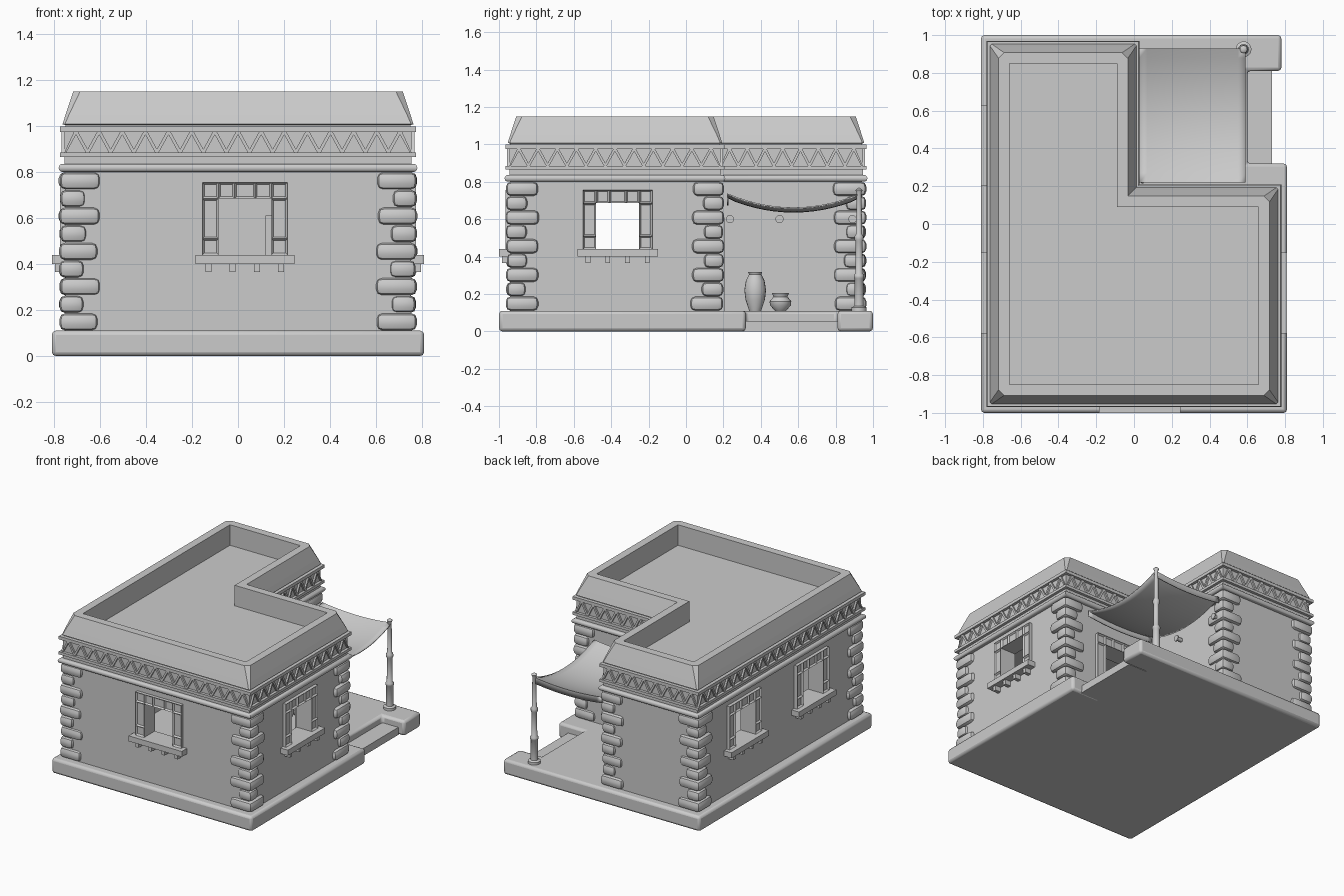
import bpy, bmesh, math, random
from mathutils import Matrix, Vector

random.seed(4)
if "Cube" in bpy.data.objects:
    bpy.data.objects.remove(bpy.data.objects["Cube"])

clay = bpy.data.materials.new("pale_grey_clay")
clay.use_nodes = True
clay.diffuse_color = (0.6, 0.6, 0.6, 1)
clay.node_tree.nodes["Principled BSDF"].inputs["Base Color"].default_value = (0.6, 0.6, 0.6, 1)

# Half extents of the wall outline and the corner of its notch
X, Y, NX, NY = 0.75, 0.94, 0.0, 0.18
WALL = 0.1


def finish(name, bm, smooth=False, matrix=None):
    bmesh.ops.remove_doubles(bm, verts=bm.verts, dist=0.0002)
    bmesh.ops.recalc_face_normals(bm, faces=bm.faces)
    mesh = bpy.data.meshes.new(name)
    bm.to_mesh(mesh)
    bm.free()
    mesh.materials.append(clay)
    obj = bpy.data.objects.new(name, mesh)
    bpy.context.scene.collection.objects.link(obj)
    if matrix:
        obj.matrix_world = matrix
    if smooth:
        bpy.ops.object.select_all(action="DESELECT")
        bpy.context.view_layer.objects.active = obj
        obj.select_set(True)
        bpy.ops.object.shade_smooth_by_angle(angle=math.radians(40))
    return obj


def box(bm, lo, hi):
    size = [b - a for a, b in zip(lo, hi)]
    mid = [(a + b) / 2 for a, b in zip(lo, hi)]
    m = Matrix.Translation(mid) @ Matrix.Diagonal((*size, 1))
    return bmesh.ops.create_cube(bm, size=1, matrix=m)["verts"]


def ell(d, c=0):
    """L outline inset by d, convex corners chamfered by c."""
    pts = [(-X + d, -Y + d), (X - d, -Y + d), (X - d, NY - d),
           (NX - d, NY - d), (NX - d, Y - d), (-X + d, Y - d)]
    out = []
    for i, p in enumerate(pts):
        p = Vector(p)
        k = 0 if i == 3 else c
        for q in (pts[i - 1], pts[(i + 1) % 6]):
            out.append(p + (Vector(q) - p).normalized() * k)
    return out


def moulding(name, profile, smooth=False):
    """Sweep a closed profile of (inset, z, chamfer) round the L outline."""
    bm = bmesh.new()
    rings = [[bm.verts.new((p.x, p.y, z)) for p in ell(d, c)] for d, z, c in profile]
    for r, s in zip(rings, rings[1:] + rings[:1]):
        for i in range(len(r)):
            j = (i + 1) % len(r)
            bm.faces.new((r[i], r[j], s[j], s[i]))
    return finish(name, bm, smooth)


def band(name, out, z0, z1):
    return moulding(name, [(-out, z0, 0), (-out, z1, 0), (0.05, z1, 0), (0.05, z0, 0)])


def prism(bm, pts, z0, z1):
    f = bm.faces.new([bm.verts.new((x, y, z0)) for x, y in pts])
    r = bmesh.ops.extrude_face_region(bm, geom=[f])
    bmesh.ops.translate(bm, vec=(0, 0, z1 - z0),
                        verts=[v for v in r["geom"] if isinstance(v, bmesh.types.BMVert)])


def lathe(name, profile, place, steps=20, matrix=None):
    bm = bmesh.new()
    vs = [bm.verts.new((r, 0, z)) for r, z in profile]
    es = [bm.edges.new(p) for p in zip(vs, vs[1:])]
    bmesh.ops.spin(bm, geom=vs + es, axis=(0, 0, 1), cent=(0, 0, 0),
                   angle=math.tau, steps=steps)
    return finish(name, bm, True, Matrix.Translation(place) @ (matrix or Matrix()))


# Ground slab with the doorstep recess
bm = bmesh.new()
prism(bm, [(-.81, -1), (.81, -1), (.81, .32), (.6, .32), (.6, .81), (.78, .81),
           (.78, 1), (-.81, 1)], 0, 0.11)
slab = finish("ground_slab", bm, True)
bevel = slab.modifiers.new("soft_edges", "BEVEL")
bevel.width, bevel.segments = 0.018, 2
bm = bmesh.new()
box(bm, (.5, .31, 0), (.73, .82, .055))
finish("door_step", bm)

# Hollow walls
walls = moulding("walls", [(0, .1, 0), (0, .83, 0), (WALL, .83, 0), (WALL, .1, 0)])


def frame_blocks(bm, z0, z1, back):
    """Panelled jambs and lintel; each block has a sunken front."""
    blocks = [(a, b, z1, z1 + .07) for a, b in
              ((-.185, -.115), (-.115, -.045), (-.045, .045), (.045, .115), (.115, .185))]
    for s in (-.15, .15):
        blocks += [(s - .035, s + .035, z0, z0 + .07), (s - .035, s + .035, z0 + .07, z1)]
    for a, b, lo, hi in blocks:
        verts = box(bm, (a, -.025, lo), (b, back, hi))
        front = {f for v in verts for f in v.link_faces
                 if all(w.co.y < -.024 for w in f.verts)}
        bmesh.ops.inset_individual(bm, faces=list(front), thickness=.012, depth=-.012)


def opening(name, place, angle, z0, z1, sill=True):
    m = Matrix.Translation(place) @ Matrix.Rotation(math.radians(angle), 4, "Z")
    bm = bmesh.new()
    box(bm, (-.115, -.1, z0), (.115, .2, z1))
    cutter = finish(name + "_cutter", bm, matrix=m)
    cutter.hide_render = True
    cutter.hide_viewport = True
    cut = walls.modifiers.new(name, "BOOLEAN")
    cut.operation, cut.solver, cut.object = "DIFFERENCE", "EXACT", cutter
    bm = bmesh.new()
    frame_blocks(bm, z0, z1, .02 if sill else WALL + .02)
    finish(name + "_frame", bm, matrix=m)
    if sill:
        bm = bmesh.new()
        box(bm, (-.215, -.06, z0 - .04), (.215, .05, z0))
        for u in (-.158, -.053, .053, .158):
            box(bm, (u - .013, -.045, z0 - .075), (u + .013, .01, z0 - .04))
        finish(name + "_sill", bm, matrix=m)


opening("front_window", (.03, -Y, 0), 0, .44, .685)
opening("left_side_window", (X, -.365, 0), 90, .44, .685)
opening("right_side_window", (-X, -.365, 0), -90, .44, .685)
opening("right_rear_window", (-X, .415, 0), -90, .44, .685)
opening("doorway", (.305, NY, 0), 180, .11, .54, sill=False)

# Corner stones, alternately long and short
bm = bmesh.new()
COURSES = 9
for cx, cy, sx, sy in ((-.78, -.965, 1, 1), (.78, -.965, -1, 1), (-.78, .965, 1, -1),
                       (.78, .205, -1, -1), (.025, .965, -1, -1)):
    for i in range(COURSES):
        h = (.8 - .11) / COURSES
        z = .11 + i * h
        lx, ly = [(.115 if i % 2 else .175) + random.uniform(-.008, .008) for _ in "xy"]
        g = random.uniform(0, .008)
        ax, ay = cx + sx * g, cy + sy * g
        bx, by = cx + sx * lx, cy + sy * ly
        box(bm, (min(ax, bx), min(ay, by), z), (max(ax, bx), max(ay, by), z + h))
bmesh.ops.bevel(bm, geom=bm.edges[:], offset=.027, segments=2, profile=.5, affect="EDGES")
finish("corner_stones", bm, True)

# Mouldings under the parapet
roll = [(-.012 - .018 * math.sin(t), .818 - .018 * math.cos(t), 0)
        for t in [math.pi * k / 8 for k in range(9)]]
moulding("round_moulding", roll + [(.05, .836, 0), (.05, .8, 0)], True)
band("lower_fillet", .005, .83, .87)
band("lower_ledge", .025, .865, .885)
band("frieze_back", .005, .88, .98)
band("upper_ledge", .025, .975, .998)
band("upper_fillet", .0, .99, 1.01)

# Zigzag frieze: slanted bars along every wall
bm = bmesh.new()
path = ell(-.005)[::2]
for a, b in zip(path, path[1:] + path[:1]):
    along = (b - a).normalized()
    out = Vector((along.y, -along.x))
    length = (b - a).length
    n = 2 * round(length / .1)
    step = length / n
    for i in range(n):
        ends = (.885, .977) if i % 2 == 0 else (.977, .885)
        quad = []
        for s, z in ((i * step - .008, ends[0]), (i * step + .008, ends[0]),
                     ((i + 1) * step + .008, ends[1]), ((i + 1) * step - .008, ends[1])):
            p = a + along * max(0, min(length, s))
            quad.append(bm.verts.new((p.x, p.y, z)))
        r = bmesh.ops.extrude_face_region(bm, geom=[bm.faces.new(quad)])
        bmesh.ops.translate(bm, vec=(out.x * .013, out.y * .013, 0),
                            verts=[v for v in r["geom"] if isinstance(v, bmesh.types.BMVert)])
finish("frieze_zigzag", bm)

# Sloped parapet and flat roof
moulding("parapet", [(-.013, 1.008, .01), (.0, 1.05, .015), (.033, 1.15, .03),
                     (.09, 1.15, 0), (.09, .99, 0), (.05, .99, 0)])
bm = bmesh.new()
prism(bm, ell(.06)[::2], .83, 1.0)
finish("roof", bm)

# Sagging canopy with turned-down hems
bm = bmesh.new()
N = 14
rows = []
for j in range(-1, N + 2):
    v = max(0, min(N, j)) / N
    hem = .045 if j in (-1, N + 1) else 0
    row = []
    for i in range(N + 1):
        u = i / N
        sag = .075 * (1 - (2 * v - 1) ** 2) + .02 * (1 - (2 * u - 1) ** 2)
        row.append(bm.verts.new((.03 + .56 * u, .22 + .71 * v, .738 - sag - hem)))
    rows.append(row)
for r, s in zip(rows, rows[1:]):
    for i in range(N):
        bm.faces.new((r[i], r[i + 1], s[i + 1], s[i]))
canopy = finish("canopy", bm, True)
thick = canopy.modifiers.new("cloth", "SOLIDIFY")
thick.thickness = .008

# Turned post and wall pegs holding the canopy
lathe("canopy_post", [(0, 0), (.042, 0), (.042, .018), (.026, .025), (.024, .17), (.028, .175),
                      (.028, .19), (.02, .2), (.019, .37), (.024, .38), (.024, .4), (.017, .41),
                      (.013, .63), (.02, .645), (0, .66)], (.58, .925, .11), 14)
for y in (.235, .5, .89):
    lathe("canopy_peg", [(0, 0), (.014, 0), (.014, .045), (.022, .05), (.022, .06), (0, .06)],
          (-.01, y, .6), 10, Matrix.Rotation(math.pi / 2, 4, "Y"))

# Jars by the wall
lathe("tall_jar", [(0, 0), (.032, 0), (.052, .06), (.058, .11), (.05, .16), (.033, .195),
                   (.038, .208), (.03, .208), (.025, .19), (0, .19)], (.13, .37, .11))
lathe("round_jar", [(0, 0), (.03, 0), (.056, .03), (.058, .05), (.038, .075), (.045, .095),
                    (.036, .095), (.03, .075), (0, .07)], (.13, .505, .11))
